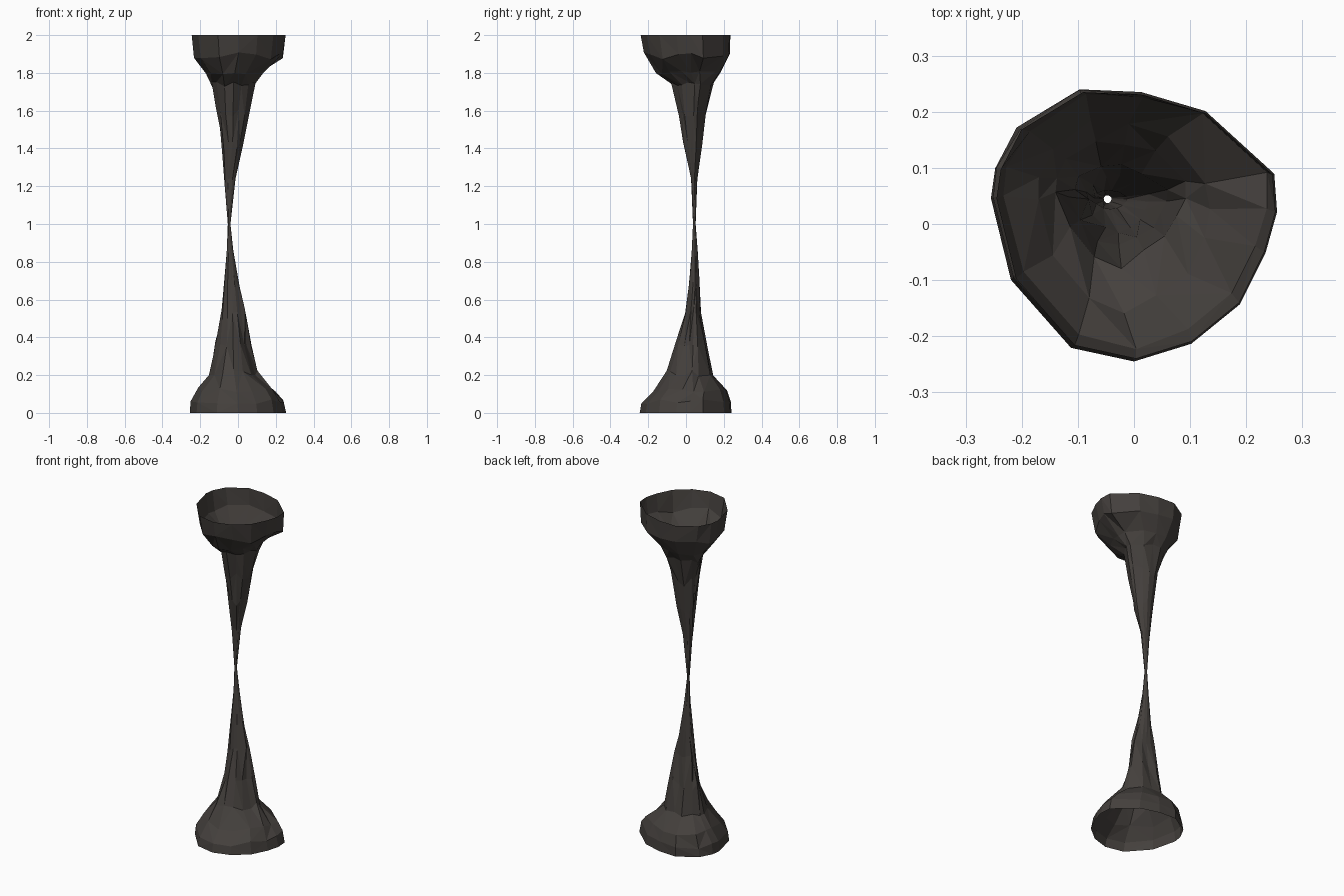
import bpy, bmesh, random

random.seed(4)

# Rim outline seen from above, stretched to fit each ring
RIM = [(0.0, -1.0), (0.4, -0.87), (0.74, -0.58), (0.92, -0.2), (1.0, 0.1), (0.98, 0.38),
       (0.5, 0.84), (0.05, 0.98), (-0.38, 1.0), (-0.82, 0.72), (-0.97, 0.42),
       (-1.0, 0.2), (-0.86, -0.4), (-0.44, -0.9)]

# Rings: z, x min, x max, y min, y max, crease depth, height jitter
LOWER = [
    (0.00, -0.255, 0.255, -0.245, 0.24, 0.00, 0.00),
    (0.06, -0.253, 0.248, -0.240, 0.24, 0.03, 0.015),
    (0.12, -0.220, 0.205, -0.180, 0.22, 0.06, 0.015),
    (0.21, -0.155, 0.110, -0.110, 0.150, 0.15, 0.015),
    (0.36, -0.128, 0.075, -0.055, 0.115, 0.25, 0.03),
    (0.52, -0.105, 0.048, -0.016, 0.088, 0.25, 0.03),
    (0.68, -0.082, 0.012, 0.010, 0.078, 0.20, 0.02),
    (0.86, -0.060, -0.025, 0.030, 0.062, 0.05, 0.00),
    (1.00, -0.054, -0.040, 0.037, 0.051, 0.00, 0.00),
]
UPPER = [
    (1.00, -0.054, -0.040, 0.037, 0.051, 0.00, 0.00),
    (1.23, -0.072, -0.012, 0.026, 0.060, 0.05, 0.02),
    (1.41, -0.088, 0.032, -0.018, 0.088, 0.15, 0.03),
    (1.60, -0.122, 0.068, -0.045, 0.112, 0.20, 0.03),
    (1.74, -0.145, 0.100, -0.080, 0.150, 0.20, 0.015),
    (1.80, -0.175, 0.140, -0.165, 0.185, 0.10, 0.01),
    (1.89, -0.235, 0.243, -0.225, 0.235, 0.04, 0.02),
    (2.00, -0.245, 0.252, -0.240, 0.235, 0.00, 0.00),
]

rock = bpy.data.materials.new("dark_rock")
rock.diffuse_color = (0.058, 0.051, 0.046, 1)


def rock_shell(name, rings):
    """Open, faceted shell lofted through irregular rings."""
    bm = bmesh.new()
    loops = []
    for z, x0, x1, y0, y1, crease, jit in rings:
        cx, cy, rx, ry = (x0 + x1) / 2, (y0 + y1) / 2, (x1 - x0) / 2, (y1 - y0) / 2
        loop = []
        for px, py in RIM:
            s = 1 - crease * random.random()
            loop.append(bm.verts.new((cx + px * rx * s, cy + py * ry * s,
                                      z + random.uniform(-jit, jit))))
        loops.append(loop)
    n = len(RIM)
    for a, b in zip(loops, loops[1:]):
        for i in range(n):
            j = (i + 1) % n
            # Random diagonals give the chipped facets
            if random.random() < 0.5:
                tris = ((a[i], a[j], b[j]), (a[i], b[j], b[i]))
            else:
                tris = ((a[i], a[j], b[i]), (a[j], b[j], b[i]))
            for t in tris:
                bm.faces.new(t)
    mesh = bpy.data.meshes.new(name)
    bm.to_mesh(mesh)
    bm.free()
    mesh.materials.append(rock)
    bpy.context.collection.objects.link(bpy.data.objects.new(name, mesh))


# Floor-grown half and ceiling-grown half meet at the thin waist
rock_shell("stalagmite", LOWER)
rock_shell("stalactite", UPPER)
